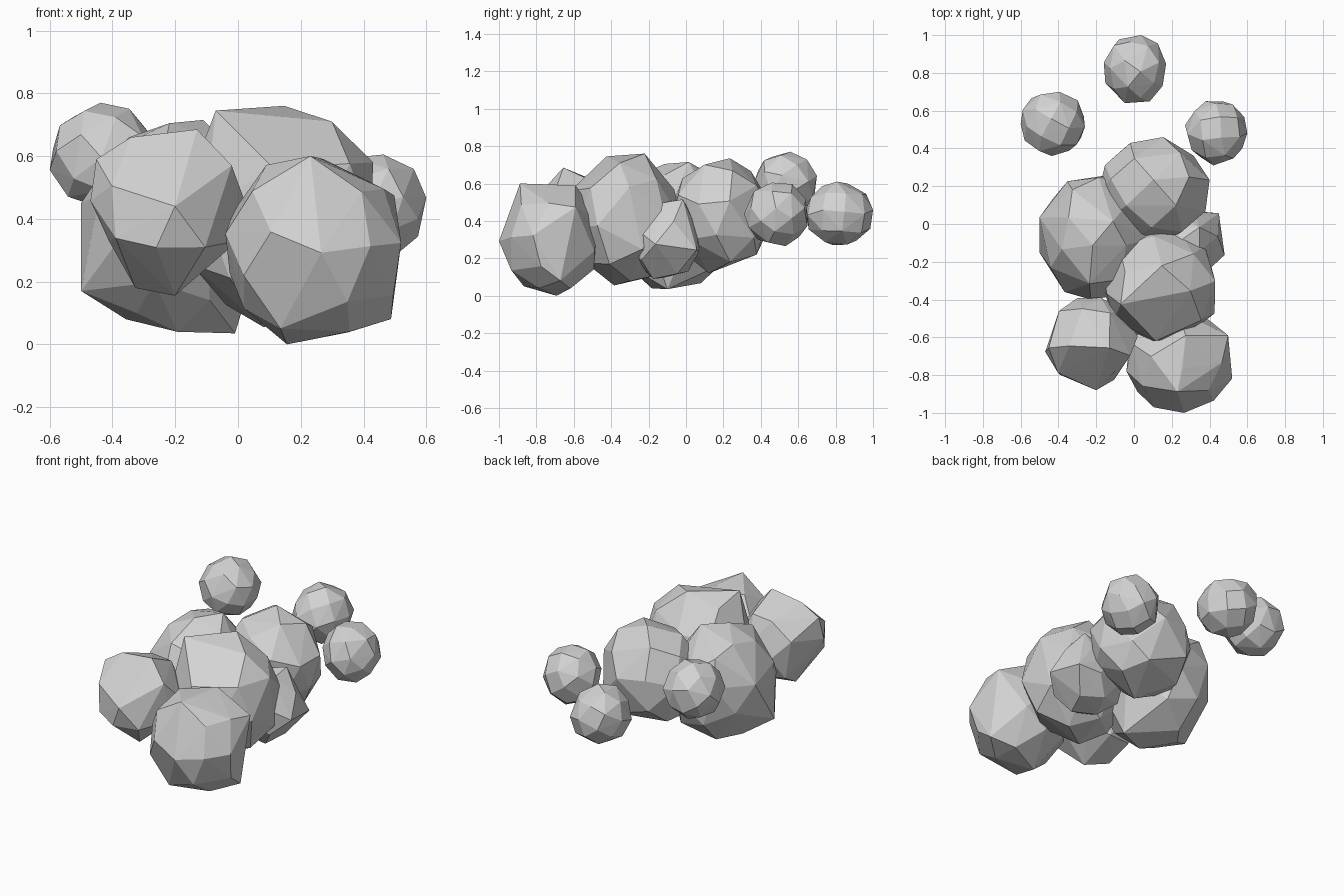
import bpy, bmesh, math, random
from mathutils import Vector, Euler

cube = bpy.data.objects.get("Cube")
if cube:
    bpy.data.objects.remove(cube, do_unlink=True)

random.seed(7)

grey = bpy.data.materials.new("stone_grey")
grey.use_nodes = True
colour = (0.65, 0.65, 0.65, 1)
grey.diffuse_color = colour
grey.node_tree.nodes["Principled BSDF"].inputs["Base Color"].default_value = colour


def ball_points(count, jitter):
    """Evenly spread points on a turned unit ball, slightly uneven in radius."""
    turn = Euler([random.uniform(0, math.tau) for _ in range(3)]).to_matrix()
    golden = math.pi * (3 - math.sqrt(5))
    points = []
    for i in range(count):
        z = 1 - (2 * i + 1) / count
        r = math.sqrt(1 - z * z)
        p = turn @ Vector((r * math.cos(i * golden), r * math.sin(i * golden), z))
        points.append(p * random.uniform(1 - jitter, 1 + jitter))
    return points


def boulder(name, low, high, corners=(), clear=0.45, count=32, jitter=0.03):
    """Faceted hull filling the box low..high, with some chosen corners."""
    centre = (Vector(low) + Vector(high)) / 2
    half = (Vector(high) - Vector(low)) / 2
    fixed = [Vector([(c[a] - centre[a]) / half[a] for a in range(3)]) for c in corners]
    points = [p for p in ball_points(count, jitter)
              if all((p - f).length > clear for f in fixed)] + fixed
    # Fit the points to the box
    for a in range(3):
        lo = min(p[a] for p in points)
        hi = max(p[a] for p in points)
        for p in points:
            p[a] = ((p[a] - lo) / (hi - lo) * 2 - 1) * half[a]
    bm = bmesh.new()
    for p in points:
        bm.verts.new(p)
    bmesh.ops.convex_hull(bm, input=bm.verts)
    loose = [v for v in bm.verts if not v.link_faces]
    bmesh.ops.delete(bm, geom=loose, context='VERTS')
    bmesh.ops.recalc_face_normals(bm, faces=bm.faces)
    mesh = bpy.data.meshes.new(name)
    bm.to_mesh(mesh)
    bm.free()
    mesh.materials.append(grey)
    ob = bpy.data.objects.new(name, mesh)
    ob.location = centre
    bpy.context.collection.objects.link(ob)


# Main cluster
boulder("front_left_boulder", (-0.04, -1.0, 0.0), (0.52, -0.46, 0.6),
        [(0.16, -0.7, 0), (0.47, -0.68, 0.08), (0.23, -0.89, 0.595),
         (0.48, -0.6, 0.47), (0.27, -0.6, 0.585), (0.14, -0.87, 0.05)])
boulder("front_right_boulder", (-0.47, -0.88, 0.155), (0.02, -0.39, 0.685),
        [(-0.2, -0.68, 0.155), (-0.45, -0.66, 0.59), (-0.13, -0.66, 0.685),
         (-0.2, -0.88, 0.44), (-0.34, -0.65, 0.66), (-0.02, -0.7, 0.57),
         (0.02, -0.6, 0.46), (0, -0.65, 0.33), (-0.41, -0.65, 0.33)], 0.5)
boulder("middle_boulder", (-0.16, -0.62, 0.055), (0.43, -0.02, 0.76),
        [(-0.06, -0.42, 0.745), (0.14, -0.22, 0.76), (0.28, -0.35, 0.71),
         (0.08, -0.38, 0.055), (0.4, -0.3, 0.58), (0.11, -0.61, 0.56)])
boulder("right_boulder", (-0.5, -0.4, 0.035), (0.08, 0.26, 0.715),
        [(-0.5, -0.15, 0.17), (-0.5, 0.03, 0.45), (-0.02, -0.1, 0.035),
         (-0.2, -0.18, 0.04), (-0.36, -0.05, 0.08), (-0.35, 0.03, 0.66),
         (-0.12, 0.01, 0.715), (-0.33, 0.17, 0.62), (-0.37, -0.35, 0.35)])
boulder("back_boulder", (-0.19, -0.09, 0.12), (0.4, 0.46, 0.735),
        [(0.1, 0.23, 0.735), (0.1, 0.12, 0.12), (0.2, 0.37, 0.22),
         (0.24, 0.37, 0.59)])
boulder("left_side_stone", (0.04, -0.3, 0.09), (0.48, 0.07, 0.515),
        [(0.45, 0.05, 0.25), (0.48, -0.16, 0.28), (0.35, -0.02, 0.51),
         (0.35, -0.14, 0.49)], count=26)

# Loose stones behind
boulder("back_left_stone", (0.27, 0.31, 0.265), (0.6, 0.65, 0.605))
boulder("back_right_stone", (-0.6, 0.36, 0.435), (-0.26, 0.7, 0.77))
boulder("rear_stone", (-0.16, 0.64, 0.27), (0.17, 1.0, 0.61))
